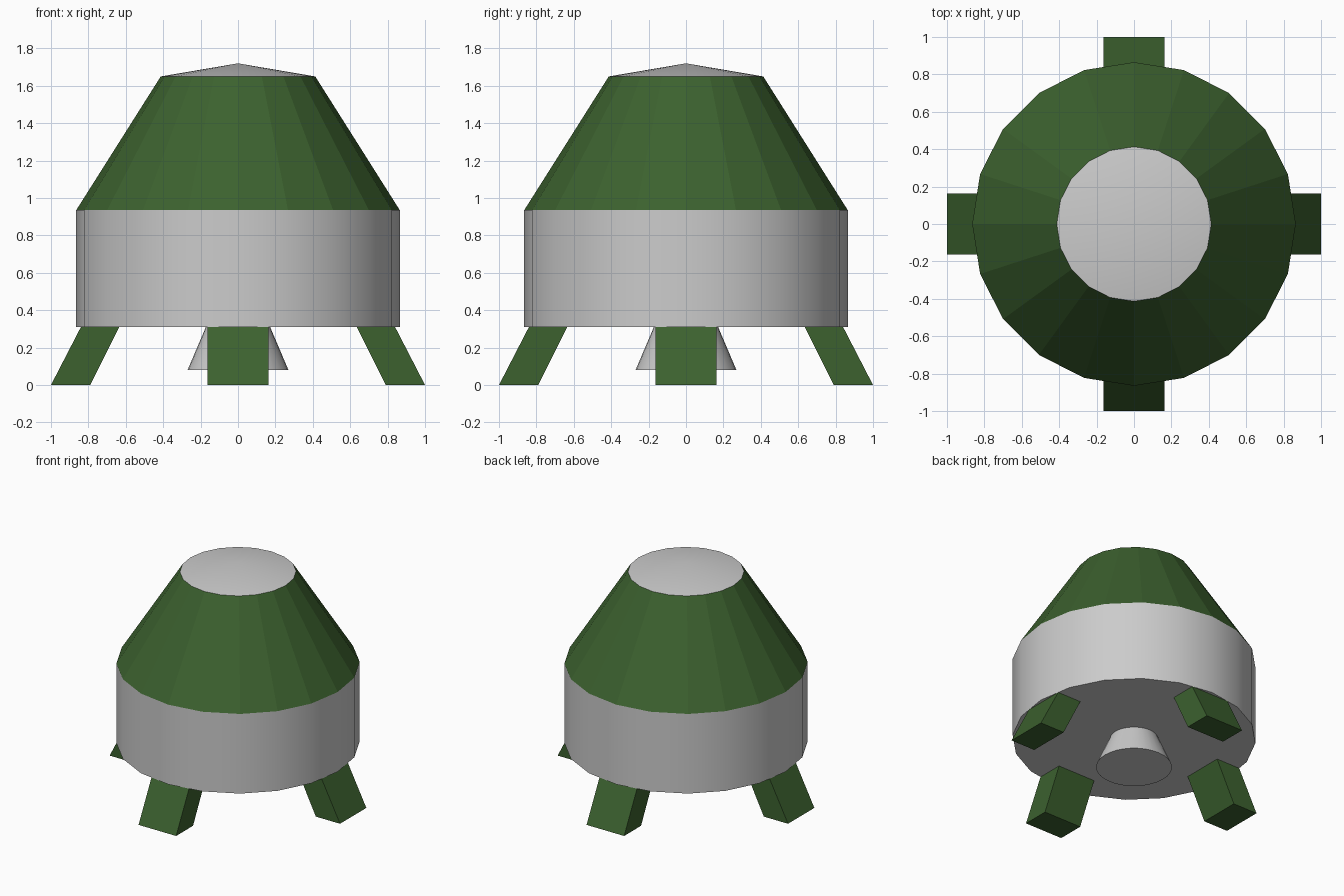
import bpy
import bmesh
import math

if "Cube" in bpy.data.objects:
    bpy.data.objects.remove(bpy.data.objects["Cube"])

GREEN = bpy.data.materials.new("dark_green")
GREEN.diffuse_color = (0.045, 0.12, 0.028, 1)
GREEN.use_nodes = True
GREEN.node_tree.nodes["Principled BSDF"].inputs["Base Color"].default_value = GREEN.diffuse_color


def add_mesh(name, verts, faces, mat=None, smooth=False):
    mesh = bpy.data.meshes.new(name)
    mesh.from_pydata(verts, [], faces)
    bm = bmesh.new()
    bm.from_mesh(mesh)
    bmesh.ops.recalc_face_normals(bm, faces=bm.faces)
    bm.to_mesh(mesh)
    bm.free()
    obj = bpy.data.objects.new(name, mesh)
    bpy.context.collection.objects.link(obj)
    if mat:
        mesh.materials.append(mat)
    if smooth:
        bpy.ops.object.select_all(action='DESELECT')
        obj.select_set(True)
        bpy.context.view_layer.objects.active = obj
        bpy.ops.object.shade_smooth_by_angle(angle=math.radians(30))
    return obj


def frustum(name, r0, z0, r1, z1, sides=20, cap0=False, **kw):
    """Ring to ring wall, or ring to a point when r1 is 0."""
    def ring(r, z):
        return [(r * math.cos(math.tau * i / sides),
                 r * math.sin(math.tau * i / sides), z) for i in range(sides)]
    verts = ring(r0, z0)
    if r1:
        verts += ring(r1, z1)
        faces = [(i, (i + 1) % sides, sides + (i + 1) % sides, sides + i)
                 for i in range(sides)]
    else:
        verts.append((0, 0, z1))
        faces = [(i, (i + 1) % sides, sides) for i in range(sides)]
    if cap0:
        faces.append(tuple(reversed(range(sides))))
    return add_mesh(name, verts, faces, **kw)


# Capsule: grey base drum, green faceted cone, shallow grey cap
frustum("base_drum", 0.865, 0.31, 0.865, 0.935, cap0=True, smooth=True)
frustum("cone_shell", 0.865, 0.935, 0.413, 1.65, mat=GREEN)
frustum("top_cap", 0.413, 1.65, 0, 1.72, smooth=True)

# Engine nozzle under the drum
frustum("engine_nozzle", 0.27, 0.08, 0.172, 0.31, sides=32, cap0=True, smooth=True)

# Four splayed legs: a leaning profile extruded sideways
PROFILE = [(0.79, 0), (1.0, 0), (0.84, 0.31), (0.635, 0.31)]
LEG_FACES = [(3, 2, 1, 0), (4, 5, 6, 7)] + [
    (i, (i + 1) % 4, 4 + (i + 1) % 4, 4 + i) for i in range(4)]
for k, side in enumerate(("right", "back", "left", "front")):
    leg = [(x, w, z) for w in (-0.163, 0.163) for x, z in PROFILE]
    a = k * math.pi / 2
    c, s = math.cos(a), math.sin(a)
    add_mesh(side + "_leg", [(x * c - y * s, x * s + y * c, z) for x, y, z in leg],
             LEG_FACES, mat=GREEN)
